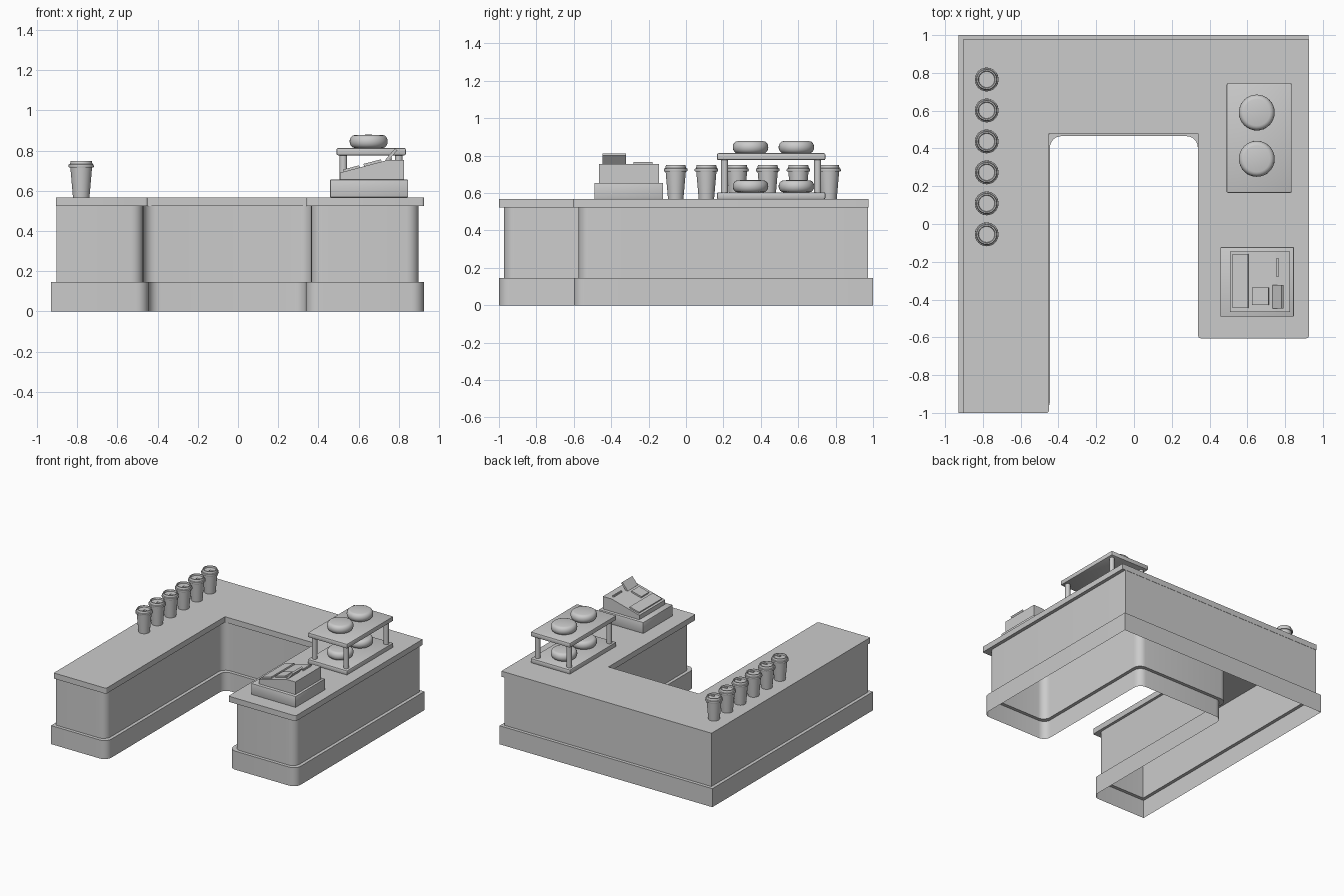
import bpy, bmesh, math
from mathutils import Vector

if "Cube" in bpy.data.objects:
    bpy.data.objects.remove(bpy.data.objects["Cube"])


def finish(bm, name, smooth=True, fix=True):
    if fix:
        bmesh.ops.recalc_face_normals(bm, faces=bm.faces)
    me = bpy.data.meshes.new(name)
    bm.to_mesh(me)
    bm.free()
    ob = bpy.data.objects.new(name, me)
    bpy.context.collection.objects.link(ob)
    if smooth:
        bpy.ops.object.select_all(action='DESELECT')
        ob.select_set(True)
        bpy.context.view_layer.objects.active = ob
        bpy.ops.object.shade_smooth_by_angle(angle=math.radians(35))
    return ob


def rounded(corners, seg=6):
    """Outline from (x, y, radius) corners with filleted corners."""
    out = []
    n = len(corners)
    for i, (x, y, r) in enumerate(corners):
        p = Vector((x, y))
        if r == 0:
            out.append(p)
            continue
        a = (Vector(corners[i - 1][:2]) - p).normalized()
        b = (Vector(corners[(i + 1) % n][:2]) - p).normalized()
        c = p + (a + b) * r
        for k in range(seg + 1):
            t = k / seg * math.pi / 2
            out.append(c - b * r * math.cos(t) - a * r * math.sin(t))
    return out


def loft(rings, name, caps):
    """Bridge a list of (outline, z) rings."""
    bm = bmesh.new()
    vs = [[bm.verts.new((p.x, p.y, z)) for p in o] for o, z in rings]
    n = len(vs[0])
    for a, b in zip(vs, vs[1:]):
        for i in range(n):
            j = (i + 1) % n
            bm.faces.new((a[i], a[j], b[j], b[i]))
    if caps:
        bm.faces.new(vs[0][::-1])
        bm.faces.new(vs[-1])
    return finish(bm, name, fix=caps)


def lathe(profile, name, loc, seg=32):
    bm = bmesh.new()
    vs = [bm.verts.new((r, 0, z)) for r, z in profile]
    es = [bm.edges.new(e) for e in zip(vs, vs[1:])]
    bmesh.ops.spin(bm, geom=vs + es, axis=(0, 0, 1), cent=(0, 0, 0),
                   angle=2 * math.pi, steps=seg)
    bmesh.ops.remove_doubles(bm, verts=bm.verts, dist=1e-5)
    ob = finish(bm, name)
    ob.location = loc
    return ob


def box(name, x0, x1, y0, y1, z0, z1, bevel=0.0, tilt=0.0):
    bm = bmesh.new()
    bmesh.ops.create_cube(bm, size=1)
    bmesh.ops.scale(bm, vec=(x1 - x0, y1 - y0, z1 - z0), verts=bm.verts)
    if bevel:
        bmesh.ops.bevel(bm, geom=bm.edges[:], offset=bevel, segments=2,
                        profile=0.5, affect='EDGES')
    ob = finish(bm, name, smooth=bevel > 0)
    ob.location = ((x0 + x1) / 2, (y0 + y1) / 2, (z0 + z1) / 2)
    ob.rotation_euler.y = tilt
    return ob


# Counter plinth and body: one open-bottomed shell, body inset from the plinth
# corners: x, y, radius, inward direction
U = [(-.93, -1, 0, 1, 1), (-.445, -1, .06, -1, 1), (-.445, .465, .06, -1, 1),
     (.338, .465, .06, 1, 1), (.338, -.6, .06, 1, 1), (.925, -.6, .06, -1, 1),
     (.925, 1, 0, -1, -1), (-.93, 1, 0, 1, -1)]


def inset(d):
    return rounded([(x + sx * d, y + sy * d, r) for x, y, r, sx, sy in U])


TOP = .567
loft([(inset(0), 0), (inset(0), .146), (inset(.026), .146), (inset(.026), .525)],
     "counter_base", False)

# Worktop slab
slab = [(-.906, -1, 0), (-.45, -1, .012), (-.45, .48, 0), (.34, .48, 0),
        (.34, -.605, .012), (.926, -.605, .012), (.926, .976, 0), (-.906, .976, 0)]
slab = rounded(slab, 3)
loft([(slab, .523), (slab, TOP)], "worktop", True)

# Row of lidded cups
cup = [(0, 0), (.041, 0), (.054, .148), (.061, .148), (.063, .154), (.062, .163),
       (.056, .166), (.052, .182), (.045, .182), (.042, .171), (0, .171)]
for i in range(6):
    y = .765 - i * .164
    lathe(cup, f"cup_{i + 1}", (-.78, y, TOP))
    box(f"cup_sip_tab_{i + 1}", -.775, -.745, y - .02, y - .005,
        TOP + .168, TOP + .176)

# Two-tier cake stand
for name, z in (("stand_lower_shelf", .567), ("stand_upper_shelf", .776)):
    box(name, .49, .835, .165, .745, z, z + .037, bevel=.008)
for x in (.524, .8):
    for y in (.206, .704):
        lathe([(.019, .6), (.019, .78)], "stand_post", (x, y, 0), 16)

# Round cakes with soft rims
cake = [(0, 0), (.07, 0)]
cake += [(.07 + .025 * math.cos(a), .032 + .032 * math.sin(a))
         for a in (math.radians(d) for d in range(-67, 68, 22))]
cake += [(.07, .064), (0, .066)]
for z in (.604, .813):
    for y in (.345, .59):
        lathe(cake, "cake", (.65, y, z))

# Cash register: drawer, sloped body, key panel, pad, screen, receipt
box("register_drawer", .458, .846, -.49, -.122, TOP, .655, bevel=.004)

bm = bmesh.new()
side = [(.508, .655), (.826, .655), (.826, .754), (.75, .754), (.508, .69)]
f = bm.faces.new([bm.verts.new((x, -.465, z)) for x, z in side])
ext = bmesh.ops.extrude_face_region(bm, geom=[f])
bmesh.ops.translate(bm, vec=(0, .32, 0),
                    verts=[v for v in ext["geom"] if isinstance(v, bmesh.types.BMVert)])
finish(bm, "register_body", smooth=False)

slope = -math.atan2(.064, .242)
box("register_key_panel", .522, .606, -.446, -.16, .698, .716, tilt=slope)
box("register_number_pad", .625, .715, -.43, -.336, .725, .745, tilt=slope)
box("register_screen", .725, .8, -.447, -.322, .77, .785, tilt=math.radians(-50))
box("register_receipt", .755, .765, -.28, -.18, .74, .766)
